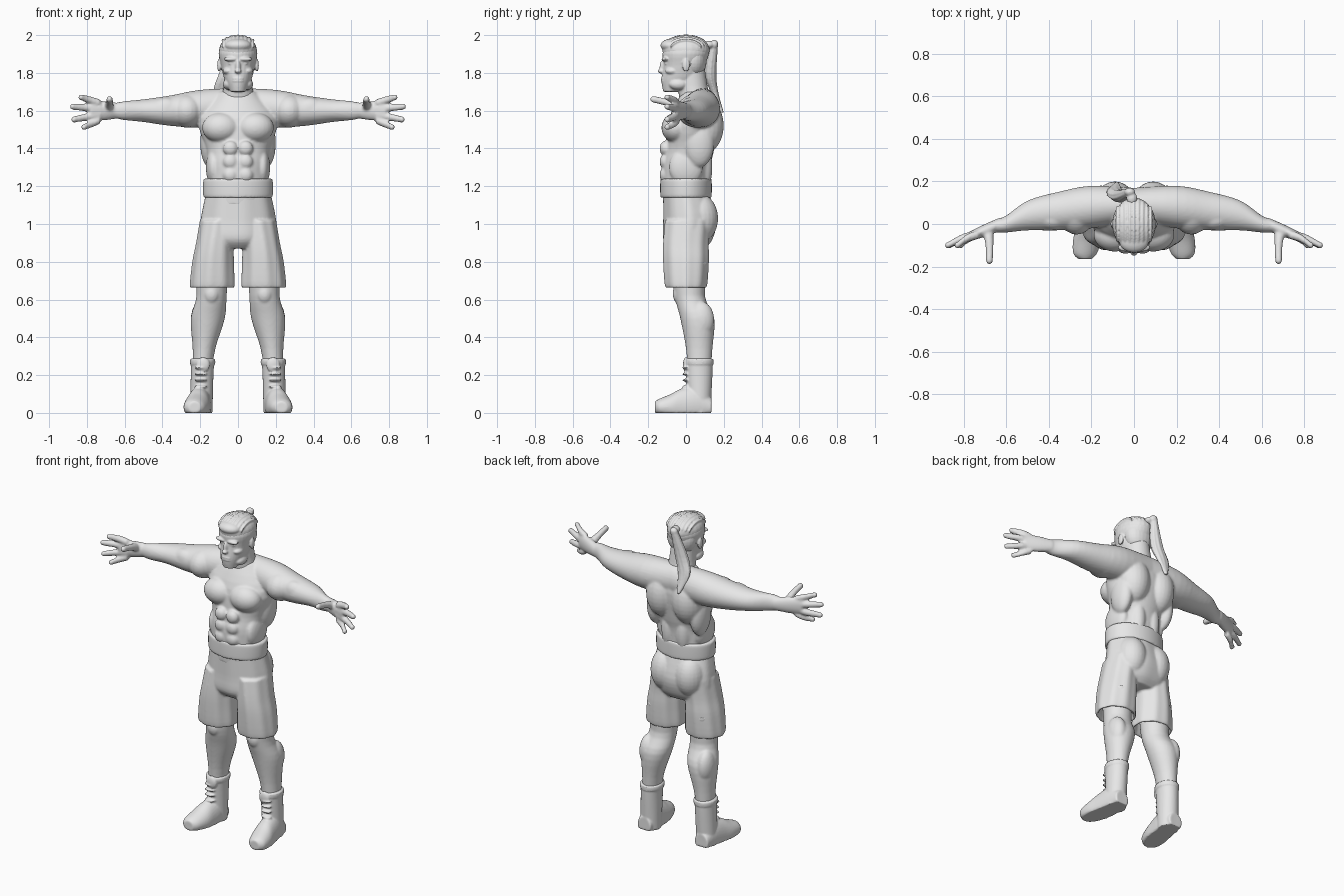
import bpy
import bmesh
from math import cos, sin, pi, radians
from mathutils import Vector, Matrix

start_cube = bpy.data.objects.get("Cube")
if start_cube:
    bpy.data.objects.remove(start_cube, do_unlink=True)

clay = bpy.data.materials.new("light_grey_clay")
clay.use_nodes = True
clay.diffuse_color = (.8, .8, .8, 1)
for node in clay.node_tree.nodes:
    if node.type == 'BSDF_PRINCIPLED':
        node.inputs["Base Color"].default_value = clay.diffuse_color

right, back, up = Vector((1, 0, 0)), Vector((0, 1, 0)), Vector((0, 0, 1))
ring_axes = {'across': (back, up), 'forward': (right, up), 'upright': (right, back)}
sides_of_body = {"left": 1, "right": -1}


def smooth_rows(rows, steps=4):
    """Interpolate the cross-section rows along a Catmull-Rom spline."""
    rows = [Vector(row) for row in rows]
    padded = [rows[0]] + rows + [rows[-1]]
    result = []
    for before, start, end, after in zip(padded, padded[1:], padded[2:], padded[3:]):
        leave, arrive = (end - before) / 2, (after - start) / 2
        for step in range(steps):
            t = step / steps
            eased = t * t * (3 - 2 * t)
            result.append(start.lerp(end, eased)
                          + leave * (t * (1 - t) ** 2) - arrive * (t * t * (1 - t)))
    return result + [rows[-1]]


def loft(bm, axis, rows, side=1, segments=32, fold=0):
    """Closed skin over rows of (x, y, z, radius, radius); nothing goes below the floor."""
    first_axis, second_axis = ring_axes[axis]
    rings = []
    for row in smooth_rows(rows):
        ring = []
        for index in range(segments):
            angle = 2 * pi * index / segments
            swell = 1 + fold * cos(9 * angle)
            offset = first_axis * row[3] * cos(angle) + second_axis * row[4] * sin(angle)
            point = Vector(row[:3]) + offset * swell
            ring.append(bm.verts.new((point.x * side, point.y, max(point.z, 0))))
        rings.append(ring)
    for low, high in zip(rings, rings[1:]):
        for index in range(segments):
            following = (index + 1) % segments
            bm.faces.new((low[index], low[following], high[following], high[index]))
    bm.faces.new(rings[0][::-1])
    bm.faces.new(rings[-1])


def ball(bm, centre, radii, side=1):
    x, y, z = centre
    place = Matrix.LocRotScale(Vector((x * side, y, z)), None, Vector(radii))
    bmesh.ops.create_uvsphere(bm, u_segments=24, v_segments=16, radius=1, matrix=place)


def ball_pair(bm, centre, radii):
    for side in sides_of_body.values():
        ball(bm, centre, radii, side)


def finish(name, bm, voxel_size, relax_steps=3):
    """Fuse the overlapping volumes into one smooth surface."""
    bmesh.ops.recalc_face_normals(bm, faces=bm.faces)
    mesh = bpy.data.meshes.new(name)
    bm.to_mesh(mesh)
    bm.free()
    mesh.materials.append(clay)
    part = bpy.data.objects.new(name, mesh)
    bpy.context.collection.objects.link(part)
    fuse = part.modifiers.new("fuse", 'REMESH')
    fuse.mode = 'VOXEL'
    fuse.voxel_size = voxel_size
    fuse.use_smooth_shade = True
    soften = part.modifiers.new("soften", 'SMOOTH')
    soften.factor = .5
    soften.iterations = relax_steps


def add_torso(bm):
    loft(bm, 'upright', [(0, 0, 1.1, .16, .12), (0, 0, 1.3, .16, .13), (0, .02, 1.4, .17, .13),
                         (0, .04, 1.56, .21, .13), (0, .06, 1.7, .1, .08)], segments=48)
    chest, shoulder_blade = (.09, -.05, 1.51), (.09, .09, 1.52)
    flank, oblique, lower_back = (.15, .07, 1.43), (.13, 0, 1.3), (.05, .08, 1.3)
    ball_pair(bm, chest, (.1, .08, .08))
    ball_pair(bm, shoulder_blade, (.1, .11, .15))
    ball_pair(bm, flank, (.05, .08, .13))
    ball_pair(bm, oblique, (.04, .09, .1))
    ball_pair(bm, lower_back, (.05, .06, .14))
    for row in range(3):
        stomach_muscle = (.04, -.11, 1.26 + .07 * row)
        ball_pair(bm, stomach_muscle, (.04, .03, .04))


def add_arm(bm, side):
    loft(bm, 'across', [(0, .09, 1.62, .08, .1), (.2, .08, 1.61, .1, .1), (.36, .06, 1.6, .09, .08),
                        (.5, .04, 1.6, .07, .06), (.6, 0, 1.6, .04, .05),
                        (.65, -.01, 1.6, .03, .04)], side)
    shoulder, biceps = (.27, .06, 1.6), (.38, .02, 1.61)
    ball(bm, shoulder, (.09, .11, .09), side)
    ball(bm, biceps, (.08, .05, .06), side)


def add_hand(bm, side):
    loft(bm, 'across', [(.63, 0, 1.6, .03, .04), (.7, -.03, 1.6, .03, .05),
                        (.78, -.06, 1.6, .02, .05)], side)
    for finger in range(4):
        # Fingers fan out from the palm, the middle ones longest
        spread = radians(38 - 29 * finger)
        reach = .1 + .04 * sin(pi * (finger + .5) / 4)
        knuckle = Vector((.73, -.05, 1.64 - .03 * finger))
        tip = Vector((.74 + reach * cos(spread), -.1, 1.6 + reach * sin(spread)))
        middle = knuckle.lerp(tip, .5) + back * .01
        thick, thin = (.02, .02), (.015, .017)
        loft(bm, 'across', [(*knuckle, *thick), (*middle, *thick), (*tip, *thin)], side, 16)
        ball(bm, tip, (.015, .015, .016), side)
    thumb_tip = (.68, -.17, 1.66)
    loft(bm, 'forward', [(.69, -.02, 1.61, .03, .03), (.68, -.09, 1.64, .02, .02),
                         (*thumb_tip, .017, .018)], side, 16)
    ball(bm, thumb_tip, (.017, .02, .018), side)


def add_leg(bm, side):
    loft(bm, 'upright', [(.14, .02, .8, .09, .1), (.14, .02, .62, .08, .08),
                         (.16, .06, .5, .09, .09), (.18, .07, .34, .06, .07),
                         (.19, .07, .2, .05, .06)], side)
    kneecap, calf = (.14, -.04, .63), (.2, .08, .49)
    ball(bm, kneecap, (.04, .03, .05), side)
    ball(bm, calf, (.05, .07, .1), side)


# Bare torso, arms, hands and legs
body = bmesh.new()
add_torso(body)
for side in sides_of_body.values():
    add_arm(body, side)
    add_hand(body, side)
    add_leg(body, side)
finish("body_skin", body, .0075)

# Head, neck and face
head = bmesh.new()
loft(head, 'upright', [(0, .06, 1.62, .11, .09), (0, .04, 1.7, .08, .08), (0, .02, 1.82, .07, .08)])
loft(head, 'upright', [(0, -.08, 1.7, .04, .04), (0, -.03, 1.76, .07, .1), (0, -.01, 1.84, .09, .11),
                       (0, 0, 1.92, .1, .12), (0, 0, 1.98, .04, .05)])
nose_bridge, nose_tip, chin = (0, -.12, 1.83), (0, -.13, 1.81), (0, -.1, 1.73)
ball(head, nose_bridge, (.014, .02, .04))
ball(head, nose_tip, (.018, .02, .013))
ball(head, chin, (.03, .02, .02))
for lip_height in (1.757, 1.77):
    ball(head, (0, -.12, lip_height), (.03, .013, .006))
brow, eye, cheek = (.036, -.11, 1.873), (.036, -.1, 1.85), (.05, -.07, 1.81)
jaw, ear = (.05, -.04, 1.74), (.1, 0, 1.84)
ball_pair(head, brow, (.04, .02, .012))
ball_pair(head, eye, (.016, .014, .01))
ball_pair(head, cheek, (.03, .04, .02))
ball_pair(head, jaw, (.03, .05, .03))
ball_pair(head, ear, (.01, .02, .035))
finish("head", head, .005, 2)

# Swept-back hair with raised strands following the crown
hair = bmesh.new()
crown, crown_radii = Vector((0, 0, 1.92)), Vector((.1, .125, .077))
nape, quiff = (0, .04, 1.87), (0, -.08, 1.945)
ball(hair, crown, crown_radii)
ball(hair, nape, (.093, .07, .1))
ball(hair, quiff, (.07, .055, .035))
for strand in range(-4, 5):
    lean = strand / 5
    rows = []
    for step in range(8):
        angle = radians(20 + 20 * step)
        arc = cos(lean)
        surface = Vector((lean, -arc * cos(angle), arc * sin(angle))) * crown_radii.length
        surface = Vector((lean * crown_radii.x, -arc * cos(angle) * crown_radii.y,
                          arc * sin(angle) * crown_radii.z))
        rows.append((*(crown + surface), .007, .007))
    loft(hair, 'forward', rows, segments=12)
finish("hair", hair, .005, 2)

# Ponytail falling over the right side of the back
tail = bmesh.new()
hair_tie, tail_top = (-.01, .12, 1.95), (-.02, .15, 1.95)
ball(tail, hair_tie, (.025, .03, .02))
ball(tail, tail_top, (.025, .02, .025))
loft(tail, 'upright', [(-.02, .15, 1.96, .02, .02), (-.06, .13, 1.8, .04, .03),
                       (-.09, .15, 1.7, .04, .02), (-.08, .19, 1.59, .01, .01)], segments=48, fold=.06)
finish("ponytail", tail, .005, 2)

# Pleated shorts with hollow hems
shorts = bmesh.new()
loft(shorts, 'upright', [(0, 0, 1.17, .17, .12), (0, .02, 1.02, .2, .14), (0, .01, .92, .2, .13),
                         (0, .01, .87, .15, .09)], segments=72, fold=.012)
buttock = (.085, .07, 1.03)
ball_pair(shorts, buttock, (.09, .1, .13))
for side in sides_of_body.values():
    loft(shorts, 'upright', [(.1, .01, 1.02, .1, .12), (.12, 0, .9, .1, .12), (.13, 0, .8, .11, .12),
                             (.135, 0, .67, .118, .11), (.135, 0, .68, .1, .09),
                             (.135, 0, .77, .09, .09)], side, 72, fold=.02)
finish("shorts", shorts, .007)

# Wide waistband
belt = bmesh.new()
low_edge, high_edge = 1.14, 1.24
loft(belt, 'upright', [(0, 0, low_edge, .175, .13), (0, 0, low_edge + .01, .184, .136),
                       (0, 0, high_edge - .01, .184, .136), (0, 0, high_edge, .175, .13)], segments=64)
finish("waistband", belt, .007, 2)

# Laced ankle boots
for label, side in sides_of_body.items():
    boot = bmesh.new()
    loft(boot, 'upright', [(.195, .07, 0, .06, .06), (.19, .07, .2, .06, .07),
                           (.187, .07, .28, .063, .072)], side)
    loft(boot, 'forward', [(.23, -.165, .03, .03, .03), (.23, -.14, .03, .055, .045),
                           (.22, -.08, .03, .067, .07), (.21, -.02, .03, .065, .1),
                           (.2, .06, .04, .06, .1), (.2, .135, .03, .045, .05)], side)
    tongue = (.185, 0, .255)
    ball(boot, tongue, (.036, .016, .04), side)
    for lace in range(4):
        ball(boot, (.197, 0, .14 + .033 * lace), (.035, .02, .007), side)
    cuff_height = .27
    for edge in (-.01, 0, .01):
        ball(boot, (.187, .07, cuff_height + edge), (.068, .077, .014), side)
    finish(label + "_boot", boot, .006, 2)
